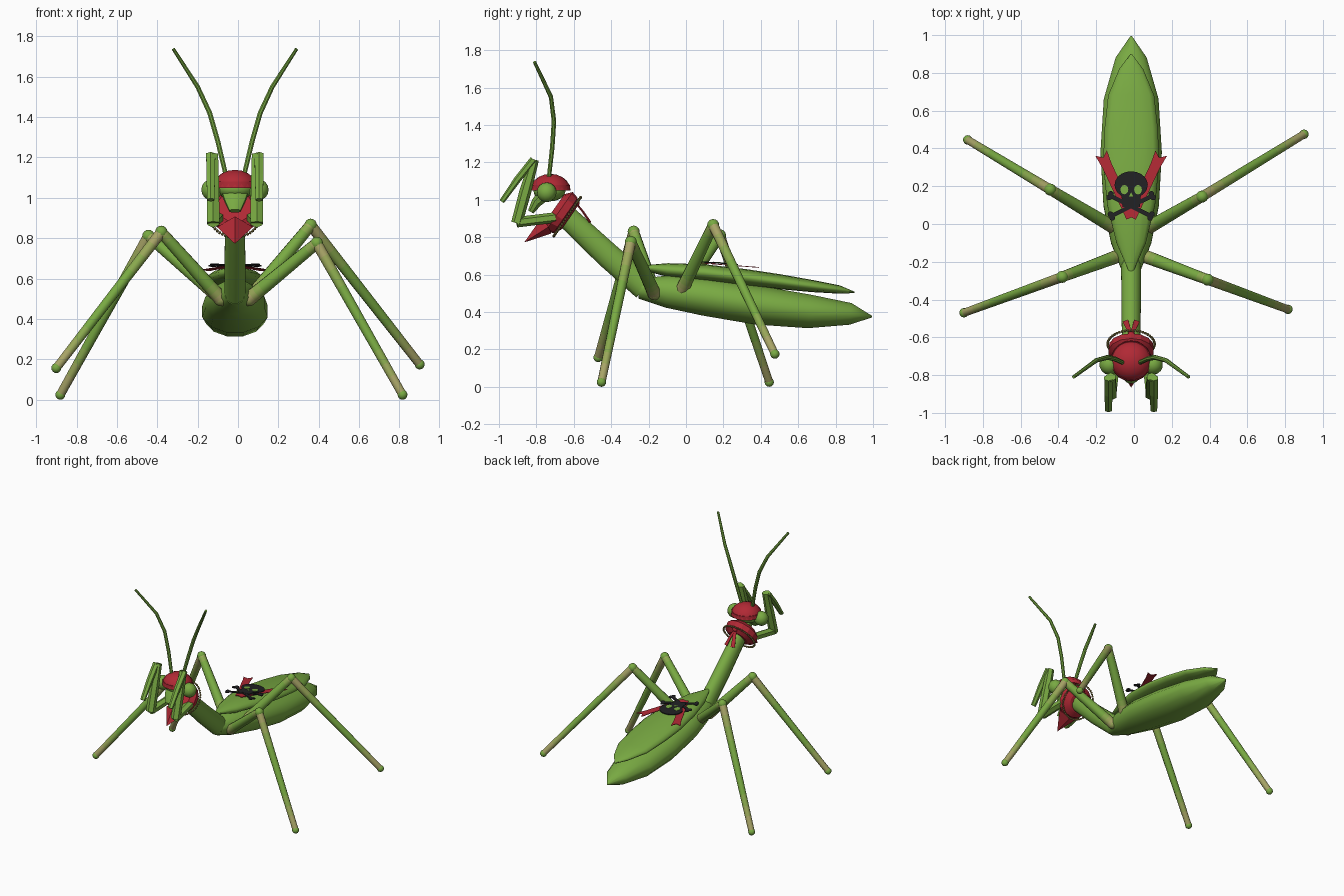
import bpy, bmesh, math
from mathutils import Vector, Matrix

if "Cube" in bpy.data.objects:
    bpy.data.objects.remove(bpy.data.objects["Cube"])

CX = -0.015  # body centre line


def material(name, rgb):
    m = bpy.data.materials.new(name)
    m.diffuse_color = (*rgb, 1)
    m.use_nodes = True
    m.node_tree.nodes["Principled BSDF"].inputs["Base Color"].default_value = m.diffuse_color
    return m


GREEN = material("leaf_green", (0.19, 0.40, 0.055))
OLIVE = material("light_olive", (0.25, 0.395, 0.075))
STRAW = material("straw_olive", (0.32, 0.385, 0.10))
TAN = material("tan", (0.39, 0.37, 0.135))
RED = material("cloth_red", (0.44, 0.022, 0.035))
BLACK = material("black", (0.015, 0.015, 0.017))
GOLD = material("old_gold", (0.30, 0.24, 0.07))


def finish(name, bm, mats, smooth=None):
    bmesh.ops.recalc_face_normals(bm, faces=bm.faces)
    me = bpy.data.meshes.new(name)
    bm.to_mesh(me)
    bm.free()
    for m in mats:
        me.materials.append(m)
    ob = bpy.data.objects.new(name, me)
    bpy.context.collection.objects.link(ob)
    if smooth:
        bpy.ops.object.select_all(action='DESELECT')
        bpy.context.view_layer.objects.active = ob
        ob.select_set(True)
        bpy.ops.object.shade_smooth_by_angle(angle=math.radians(smooth))
    return ob


def sweep(name, pts, radii, n=10, mats=(GREEN,), spans=None, ref=(0, 0, 1), smooth=40):
    """Elliptical tube through points; radii are (side, up); spans gives a material per span."""
    bm = bmesh.new()
    pts = [Vector(p) for p in pts]
    rings = []
    for i, p in enumerate(pts):
        t = (pts[min(i + 1, len(pts) - 1)] - pts[max(i - 1, 0)]).normalized()
        side = t.cross(Vector(ref)).normalized()
        up = side.cross(t)
        a, b = radii[i]
        ring = []
        for k in range(n):
            ang = 2 * math.pi * (k + 0.5) / n
            ring.append(bm.verts.new(p + side * a * math.cos(ang) + up * b * math.sin(ang)))
        rings.append(ring)
    for i in range(len(rings) - 1):
        for k in range(n):
            j = (k + 1) % n
            f = bm.faces.new((rings[i][k], rings[i][j], rings[i + 1][j], rings[i + 1][k]))
            f.material_index = spans[i] if spans else 0
    for ring, s in ((rings[0], 0), (rings[-1], -1)):
        bm.faces.new(ring).material_index = spans[s] if spans else 0
    return finish(name, bm, mats, smooth)


def ball(name, loc, r, mat, scale=(1, 1, 1), seg=14, half=False):
    bm = bmesh.new()
    bmesh.ops.create_uvsphere(bm, u_segments=seg, v_segments=seg // 2 + seg // 2 % 2, radius=r)
    if half:
        bmesh.ops.bisect_plane(bm, geom=bm.verts[:] + bm.edges[:] + bm.faces[:],
                               plane_co=(0, 0, 0), plane_no=(0, 0, 1), clear_inner=True)
        bmesh.ops.holes_fill(bm, edges=[e for e in bm.edges if e.is_boundary])
    bmesh.ops.scale(bm, vec=scale, verts=bm.verts)
    bmesh.ops.translate(bm, vec=loc, verts=bm.verts)
    return finish(name, bm, [mat], 50)


# Abdomen: y, z, half width, half height
ABDOMEN = [(-0.25, 0.525, 0.05, 0.055), (-0.1, 0.51, 0.11, 0.09), (0.1, 0.482, 0.152, 0.105),
           (0.38, 0.437, 0.168, 0.108), (0.66, 0.403, 0.15, 0.093), (0.88, 0.39, 0.085, 0.06),
           (0.995, 0.375, 0.004, 0.004)]
sweep("abdomen", [(CX, r[0], r[1]) for r in ABDOMEN], [r[2:] for r in ABDOMEN], 12, smooth=60)

# Folded wing cover
WING = [(-0.27, 0.64, 0.004, 0.006), (-0.1, 0.625, 0.08, 0.036), (0.1, 0.61, 0.13, 0.045),
        (0.32, 0.585, 0.152, 0.044), (0.5, 0.562, 0.145, 0.04), (0.68, 0.538, 0.125, 0.032),
        (0.82, 0.52, 0.065, 0.022), (0.9, 0.505, 0.004, 0.004)]
sweep("wing_cover", [(CX, r[0], r[1]) for r in WING], [r[2:] for r in WING], 14, smooth=60)

# Neck
sweep("long_thorax", [(CX, -0.22, 0.53), (CX, -0.42, 0.705), (CX, -0.66, 0.93)],
      [(0.055, 0.072), (0.053, 0.07), (0.05, 0.062)], 12)

# Walking legs: hip, knee, foot, fading to tan at the joints
LEGS = {
    "front_left": ((-0.085, -0.17, 0.50), (-0.38, -0.28, 0.83), (-0.90, -0.47, 0.157)),
    "front_right": ((0.055, -0.17, 0.50), (0.39, -0.295, 0.775), (0.815, -0.452, 0.025)),
    "back_left": ((-0.105, -0.02, 0.52), (-0.443, 0.182, 0.81), (-0.88, 0.445, 0.025)),
    "back_right": ((0.075, -0.02, 0.52), (0.36, 0.145, 0.865), (0.90, 0.475, 0.175)),
}
UPPER = ((0, 0.06, 0.12, 0.2, 0.88, 0.95, 1), (3, 2, 1, 0, 1, 2))
LOWER = ((0, 0.09, 0.18, 0.29, 0.71, 0.8, 0.88, 1), (3, 2, 1, 0, 1, 2, 3))
for key, joints in LEGS.items():
    hip, knee, foot = map(Vector, joints)
    for part, a, b, r0, r1, (stops, spans) in (
            ("upper_leg", hip, knee, 0.037, 0.029, UPPER),
            ("lower_leg", knee, foot, 0.028, 0.022, LOWER)):
        rs = [r0 + (r1 - r0) * t for t in stops]
        sweep(f"{key}_{part}", [a.lerp(b, t) for t in stops], [(r, r) for r in rs], 10,
              (GREEN, OLIVE, STRAW, TAN), spans)
    ball(f"{key}_knee", knee, 0.032, GREEN)
    ball(f"{key}_foot", foot, 0.025, GREEN)
    ball(f"{key}_hip", hip, 0.037, STRAW)

# Paired parts: grasping arms, eyes, feelers, scarf tails
for s, tag in ((-1, "left"), (1, "right")):
    x = CX + s * 0.108
    sweep(f"{tag}_arm_base", [(CX + s * 0.085, -0.70, 0.905), (x, -0.905, 0.88)],
          [(0.033, 0.028), (0.034, 0.028)], 6, smooth=None)
    sweep(f"{tag}_arm_grip", [(x, -0.905, 0.875), (x, -0.86, 1.04), (x, -0.81, 1.215)],
          [(0.036, 0.03), (0.034, 0.032), (0.028, 0.024)], 6, smooth=None)
    xt = x + s * 0.012
    sweep(f"{tag}_arm_claw", [(xt, -0.815, 1.215), (xt, -0.90, 1.11), (xt, -0.985, 0.99)],
          [(0.026, 0.02), (0.025, 0.019), (0.02, 0.014)], 6, smooth=None)
    ball(f"{tag}_eye", (CX + s * 0.115, -0.745, 1.04), 0.053, GREEN)
    sweep(f"{tag}_feeler", [(CX + s * 0.042, -0.735, 1.10), (CX + s * 0.085, -0.715, 1.28),
                            (CX + s * 0.125, -0.706, 1.42), (CX + s * 0.185, -0.722, 1.55),
                            (CX + s * 0.305, -0.81, 1.737)],
          [(r, r) for r in (0.012, 0.013, 0.013, 0.012, 0.009)], 8, ref=(0, 1, 0))
    sweep(f"{tag}_scarf_tail", [(CX, -0.59, 0.985), (CX + s * 0.016, -0.55, 0.935),
                                (CX + s * 0.03, -0.513, 0.88)],
          [(0.014, 0.003), (0.017, 0.003), (0.022, 0.003)], 4, (RED,), smooth=None)

# Head: skull, pointed snout and cap
ball("head", (CX, -0.73, 1.045), 0.09, GREEN, (1.05, 0.95, 0.6))
sweep("snout", [(CX, -0.75, 1.035), (CX, -0.80, 0.985), (CX, -0.83, 0.935)],
      [(0.075, 0.04), (0.055, 0.03), (0.03, 0.018)], 8)
ball("head_cap", (CX, -0.725, 1.05), 0.108, RED, (1.02, 1.0, 0.82), 20, True)
sweep("cap_band", [(CX, -0.725, 1.05), (CX, -0.725, 1.08)],
      [(0.109, 0.107), (0.107, 0.105)], 20, (RED,), ref=(0, 1, 0))

# Neck scarf: tilted collar with hanging point
AX = Vector((0, 0.82, -0.57)).normalized()
C = Vector((CX, -0.665, 0.93))
sweep("neck_scarf", [C + AX * d for d in (-0.045, -0.015, 0.025, 0.05)],
      [(0.09, 0.09), (0.122, 0.125), (0.118, 0.115), (0.075, 0.075)], 14, (RED,), smooth=25)
ball("scarf_knot", (CX, -0.59, 0.985), 0.022, RED, seg=10)
bm = bmesh.new()
v = [bm.verts.new(p) for p in ((CX - 0.088, -0.735, 0.855), (CX, -0.77, 0.908), (CX + 0.088, -0.735, 0.855),
                               (CX, -0.72, 0.82), (CX, -0.865, 0.772))]
for i in range(4):
    bm.faces.new((v[i], v[(i + 1) % 4], v[4]))
bm.faces.new(v[:4])
finish("scarf_point", bm, [RED])

# Bead chain round the scarf
bm = bmesh.new()
up = Vector((1, 0, 0)).cross(AX)
for k in range(48):
    a = 2 * math.pi * k / 48
    p = C + AX * 0.036 + Vector((1, 0, 0)) * 0.124 * math.cos(a) + up * 0.126 * math.sin(a)
    bmesh.ops.create_icosphere(bm, subdivisions=1, radius=0.0085, matrix=Matrix.Translation(p))
finish("bead_chain", bm, [GOLD])


# Thin plates on one sloping plane above the wing cover
def plate(name, outline, mat, lift=0.0, th=0.006):
    bm = bmesh.new()
    f = bm.faces.new([bm.verts.new((CX + x, y, 0.668 - 0.075 * (y - 0.05) + lift)) for x, y in outline])
    top = bmesh.ops.extrude_face_region(bm, geom=[f])
    bmesh.ops.translate(bm, vec=(0, 0, th), verts=[e for e in top['geom'] if isinstance(e, bmesh.types.BMVert)])
    return finish(name, bm, [mat])


def disc(x, y, rx, ry, n=16):
    return [(x + rx * math.cos(2 * math.pi * k / n), y + ry * math.sin(2 * math.pi * k / n)) for k in range(n)]


# Red ribbons in a V with notched ends
for s, tag in ((-1, "left"), (1, "right")):
    a, b = Vector((0, 0.035)), Vector((s * 0.153, 0.362))
    d = (b - a).normalized()
    w = Vector((-d.y, d.x)) * 0.027
    ends = (a - w, b - d * 0.06 - w, b + d * 0.015 - w * 1.25, b - d * 0.012,
            b + d * 0.015 + w * 1.25, b - d * 0.06 + w, a + w)
    plate(f"{tag}_ribbon", [tuple(p) for p in ends], RED, -0.006, 0.004)

# Skull and crossed bones
plate("skull_dome", disc(0, 0.207, 0.088, 0.072, 20), BLACK)
plate("skull_jaw", [(-0.052, 0.16), (-0.046, 0.09), (0.046, 0.09), (0.052, 0.16)], BLACK)
plate("skull_nose", [(-0.012, 0.145), (0.012, 0.145), (0, 0.168)], GREEN, 0.006, 0.002)
for s, tag in ((-1, "left"), (1, "right")):
    plate(f"{tag}_skull_eye", disc(s * 0.036, 0.182, 0.021, 0.025, 12), GREEN, 0.006, 0.002)
    a, b = Vector((-s * 0.105, 0.042)), Vector((s * 0.112, 0.15))
    n = Vector((a.y - b.y, b.x - a.x)).normalized()
    w = n * 0.011
    plate(f"{tag}_bone", [tuple(p) for p in (a + w, a - w, b - w, b + w)], BLACK, -0.001)
    for e, p in enumerate((a + w, a - w, b + w, b - w)):
        plate(f"{tag}_bone_end_{e}", disc(p.x, p.y, 0.015, 0.015, 10), BLACK, -0.001)
